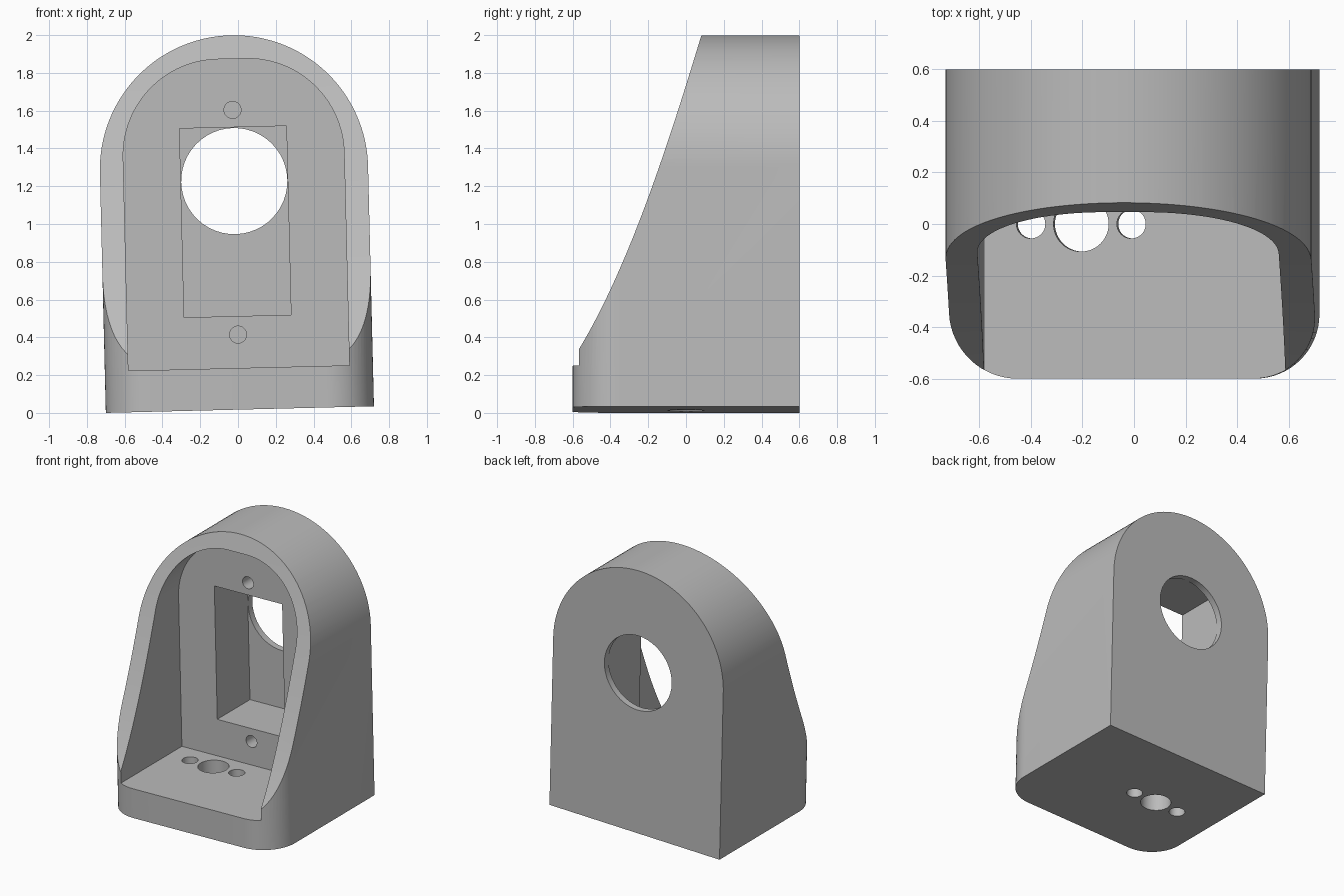
import bpy, math
from mathutils import Matrix, Vector

if "Cube" in bpy.data.objects:
    bpy.data.objects.remove(bpy.data.objects["Cube"])

HALF_W, ARCH_Z = 0.71, 1.272      # outer half width, height of the arch centre
FLOOR, WALL_Y, BACK = 0.22, 0.16, 0.6

grey = bpy.data.materials.new("plain grey")
grey.use_nodes = True
grey.diffuse_color = (0.5, 0.5, 0.5, 1)
grey.node_tree.nodes["Principled BSDF"].inputs["Base Color"].default_value = (0.5, 0.5, 0.5, 1)


def arc(cx, cy, r, start, end, n=32):
    return [(cx + r * math.cos(math.radians(start + (end - start) * i / n)),
             cy + r * math.sin(math.radians(start + (end - start) * i / n)))
            for i in range(n + 1)]


def prism(name, outline, axis, low, high):
    """Extrude a 2D outline along one axis; the outline uses the other two axes."""
    place = {"x": lambda p, d: (d, p[0], p[1]),
             "y": lambda p, d: (p[0], d, p[1]),
             "z": lambda p, d: (p[0], p[1], d)}[axis]
    n = len(outline)
    verts = [place(p, d) for d in (low, high) for p in outline]
    faces = [tuple(range(n)), tuple(range(2 * n - 1, n - 1, -1))]
    faces += [(i, i + n, (i + 1) % n + n, (i + 1) % n) for i in range(n)]
    mesh = bpy.data.meshes.new(name)
    mesh.from_pydata(verts, [], faces)
    obj = bpy.data.objects.new(name, mesh)
    bpy.context.collection.objects.link(obj)
    bpy.context.view_layer.objects.active = obj
    bpy.ops.object.select_all(action="DESELECT")
    obj.select_set(True)
    bpy.ops.object.mode_set(mode="EDIT")
    bpy.ops.mesh.select_all(action="SELECT")
    bpy.ops.mesh.normals_make_consistent(inside=False)
    bpy.ops.object.mode_set(mode="OBJECT")
    return obj


def circle(cx, cy, r):
    return arc(cx, cy, r, 0, 360, 48)[:-1]


def combine(target, tool, operation="DIFFERENCE"):
    tool.hide_render = True
    mod = target.modifiers.new(tool.name, "BOOLEAN")
    mod.operation, mod.solver, mod.object = operation, "EXACT", tool
    bpy.context.view_layer.objects.active = target
    bpy.ops.object.modifier_apply(modifier=mod.name)
    bpy.data.objects.remove(tool)


# Arched body with rounded front corners
arch = [(-HALF_W, 0), (HALF_W, 0)] + arc(0, ARCH_Z, HALF_W, 0, 180, 64)
body = prism("bracket_body", arch, "y", -0.8, BACK)
r = 0.25
cx, cy = HALF_W - r, -BACK + r
footprint = [(0.8, 0.8), (-0.8, 0.8), (-0.8, cy), (-HALF_W, cy)]
footprint += arc(-cx, cy, r, 180, 270, 16)[1:] + arc(cx, cy, r, 270, 360, 16) + [(0.8, cy)]
combine(body, prism("footprint", footprint, "z", -0.5, 2.5), "INTERSECT")

# Concave sweep of the front edge
a, b, c = Vector((-0.57, 0.30)), Vector((-0.258, 0.80)), Vector((0.085, 1.99))
sweep = [tuple(a * (1 - t) ** 2 + b * 2 * t * (1 - t) + c * t * t)
         for t in (i / 32 for i in range(33))]
sweep = [(-0.9, 0.25), (-0.601, 0.25)] + sweep + [(0.12, 2.12), (-0.9, 2.12)]
combine(body, prism("front_sweep", sweep, "x", -1, 1))

# Main recess between the side walls
hw, fillet, top = 0.585, 0.51, 1.857
recess = [(-hw, FLOOR), (hw, FLOOR)]
recess += arc(hw - fillet, top - fillet, fillet, 0, 90)
recess += arc(fillet - hw, top - fillet, fillet, 90, 180)
combine(body, prism("recess", recess, "y", -1, WALL_Y))

# Rectangular pocket, shaft opening and blind screw holes in the back wall
pw, low, high = 0.283, 0.495, 1.495
pocket = [(-pw, low), (pw, low), (pw, high), (-pw, high)]
combine(body, prism("pocket", pocket, "y", 0, 0.55))
combine(body, prism("shaft_opening", circle(0, 1.21, 0.281), "y", 0.4, 0.8))
for z in (0.397, 1.587):
    combine(body, prism("screw_hole", circle(0, z, 0.045), "y", 0, 0.45))

# Holes through the floor
for x, radius in ((-0.405, 0.056), (-0.21, 0.107), (-0.015, 0.056)):
    combine(body, prism("floor_hole", circle(x, 0, radius), "z", -0.3, 0.4))

# Slight sideways lean, colour and shading
body.data.transform(Matrix.Translation((0.01, 0, 0.0175)) @ Matrix.Rotation(-0.0246, 4, "Y"))
body.data.materials.clear()
body.data.materials.append(grey)
bpy.ops.object.select_all(action="DESELECT")
body.select_set(True)
bpy.context.view_layer.objects.active = body
bpy.ops.object.shade_smooth_by_angle(angle=math.radians(30))
